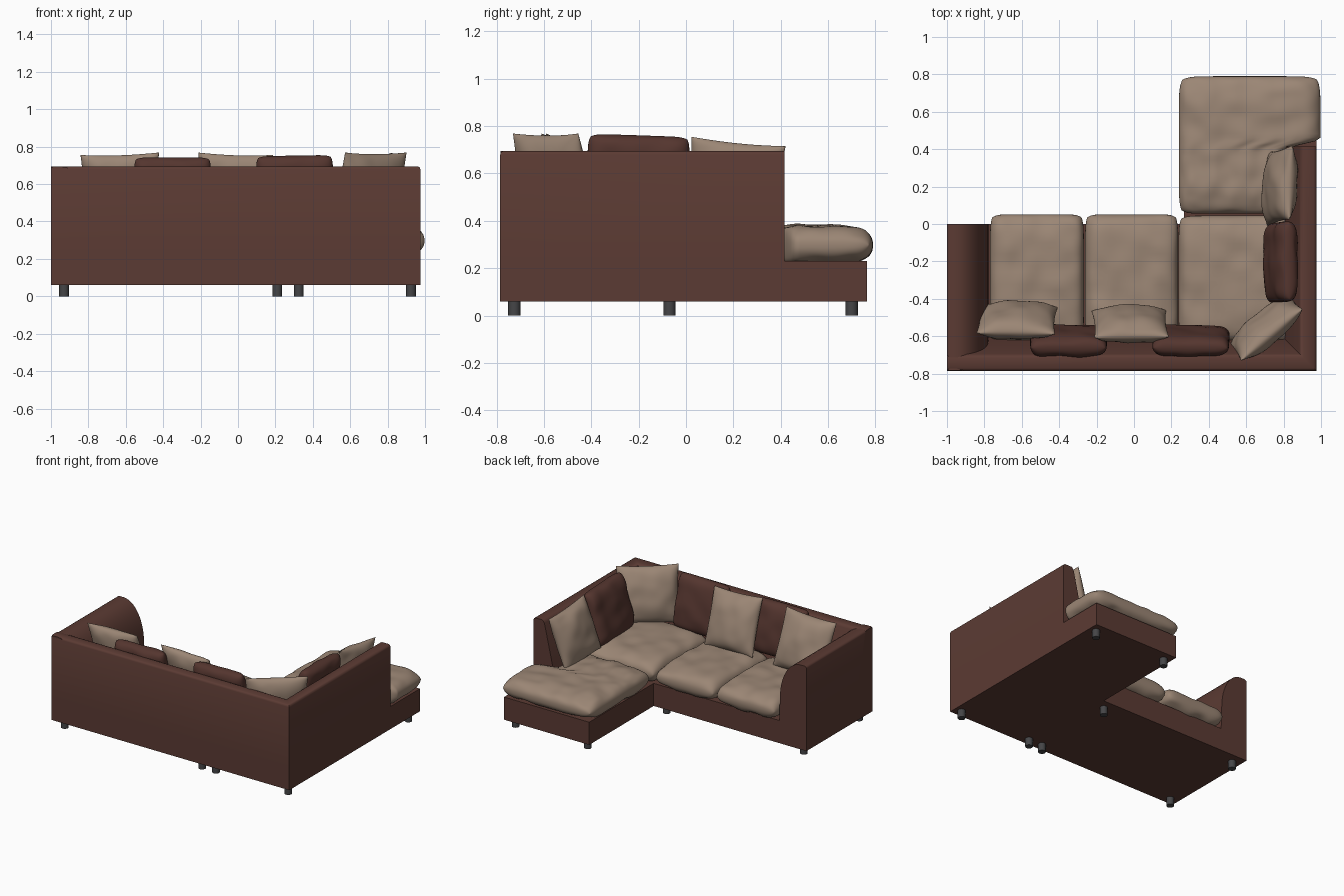
import bpy, bmesh, math
from mathutils import Matrix, Vector, noise

if "Cube" in bpy.data.objects:
    bpy.data.objects.remove(bpy.data.objects["Cube"])


def material(name, rgb):
    m = bpy.data.materials.new(name)
    m.diffuse_color = (*rgb, 1)
    m.use_nodes = True
    m.node_tree.nodes["Principled BSDF"].inputs["Base Color"].default_value = m.diffuse_color
    return m


BROWN = material("brown upholstery", (0.105, 0.043, 0.033))
DARK = material("dark brown cushion", (0.09, 0.036, 0.028))
BEIGE = material("beige fabric", (0.33, 0.24, 0.178))
GREY = material("dark grey leg", (0.06, 0.06, 0.063))


def finish(bm, name, mat, angle=40):
    bmesh.ops.recalc_face_normals(bm, faces=bm.faces)
    me = bpy.data.meshes.new(name)
    bm.to_mesh(me)
    bm.free()
    me.materials.append(mat)
    ob = bpy.data.objects.new(name, me)
    bpy.context.collection.objects.link(ob)
    bpy.ops.object.select_all(action='DESELECT')
    ob.select_set(True)
    bpy.context.view_layer.objects.active = ob
    bpy.ops.object.shade_smooth_by_angle(angle=math.radians(angle))
    return ob


def loft(name, rings, mat, angle=40):
    """Join closed rings of points and cap both ends."""
    bm = bmesh.new()
    rows = [[bm.verts.new(p) for p in r] for r in rings]
    n = len(rows[0])
    for a, b in zip(rows, rows[1:]):
        for i in range(n):
            j = (i + 1) % n
            bm.faces.new((a[i], a[j], b[j], b[i]))
    bm.faces.new(rows[0])
    bm.faces.new(rows[-1])
    return finish(bm, name, mat, angle)


def cushion(name, size, mat, matrix, n, p, pinch=0.0, rnd=0.0, wrinkle=0.004, warp=None, N=32):
    """Pillow from two bulging grids that meet along the seam."""
    hx, hy, hz = (s / 2 for s in size)
    bm = bmesh.new()
    seed = Vector((len(name) * 1.7, matrix.translation.x * 9, matrix.translation.y * 9))
    for side in (1, -1):
        grid = []
        for i in range(N + 1):
            u = math.sin(math.pi / 2 * (2 * i / N - 1))
            row = []
            for j in range(N + 1):
                v = math.sin(math.pi / 2 * (2 * j / N - 1))
                f = max(0, (1 - abs(u) ** n) * (1 - abs(v) ** n))
                x = hx * u * (1 - pinch * (1 - v * v) - rnd * v ** 10)
                y = hy * v * (1 - pinch * (1 - u * u) - rnd * u ** 10)
                w = wrinkle * noise.noise(Vector((x * 9, y * 9, side)) + seed)
                co = Vector((x, y, side * hz * f ** p + w * 2 * min(1, f * 3)))
                if warp:
                    co = warp(co)
                row.append(bm.verts.new(co))
            grid.append(row)
        for i in range(N):
            for j in range(N):
                bm.faces.new((grid[i][j], grid[i + 1][j], grid[i + 1][j + 1], grid[i][j + 1]))
    bmesh.ops.remove_doubles(bm, verts=bm.verts, dist=1e-5)
    bmesh.ops.transform(bm, matrix=matrix, verts=bm.verts)
    return finish(bm, name, mat, 75)


# L-shaped base
Z0, Z1 = 0.06, 0.23
outline = [(-1, -0.785), (0.975, -0.785), (0.975, 0.765), (0.268, 0.765), (0.268, 0), (-1, 0)]
loft("base", [[(x, y, z) for x, y in outline] for z in (Z0, Z1)], BROWN)

# Back and right side: one sloped profile swept round the mitred corner
prof = [(0, Z1), (0, 0.68), (0.004, 0.689), (0.014, 0.695), (0.068, 0.695),
        (0.08, 0.69), (0.09, 0.675), (0.19, Z1)]
loft("backrest", [[(-1, -0.785 + d, z) for d, z in prof],
                  [(0.975 - d, -0.785 + d, z) for d, z in prof],
                  [(0.975 - d, 0.415, z) for d, z in prof]], BROWN)

# Left arm with rounded inner shoulder
arm = [(-1, Z1), (-1, 0.68), (-0.996, 0.689), (-0.986, 0.694)]
for k in range(13):
    a = math.pi / 2 * (1 - k / 12)
    arm.append((-0.95 + 0.17 * math.cos(a), 0.40 + 0.294 * math.sin(a)))
arm.append((-0.775, Z1))
loft("left_arm", [[(x, y, z) for x, z in arm] for y in (-0.784, 0)], BROWN)

# Legs
for x, y in [(0.925, -0.725), (0.325, -0.725), (0.21, -0.725), (-0.93, -0.725),
             (-0.93, -0.07), (0.21, -0.07), (0.325, 0.70), (0.925, 0.70)]:
    ring = [(x + 0.026 * math.cos(t * math.pi / 10), y + 0.026 * math.sin(t * math.pi / 10))
            for t in range(20)]
    loft("leg", [[(a, b, z) for a, b in ring] for z in (0, Z0 + 0.002)], GREY)


# Seat cushions: x range, y range, top height
def seat(name, x0, x1, y0, y1, top, warp=None, N=32):
    M = Matrix.Translation(((x0 + x1) / 2, (y0 + y1) / 2, (top + 0.215) / 2))
    cushion(name, (x1 - x0, y1 - y0, top - 0.215), BEIGE, M, 6, 0.42,
            rnd=0.05, wrinkle=0.007, warp=warp, N=N)


seat("left_seat", -0.77, -0.268, -0.63, 0.052, 0.385)
seat("middle_seat", -0.262, 0.236, -0.63, 0.052, 0.385)
seat("corner_seat", 0.238, 0.83, -0.63, 0.045, 0.395)


def notch(co):
    """Narrow the chaise cushion where it runs beside the right wall."""
    t = min(1, max(0, (co.y + 0.425 - 0.40) / 0.06))
    t = t * t * (3 - 2 * t)
    k = 0.76 + 0.24 * t
    return Vector((-0.378 + (co.x + 0.378) * k, co.y, co.z))


seat("chaise_seat", 0.24, 0.997, 0.055, 0.79, 0.38, warp=notch, N=56)


# Loose cushions: centre, width, height, thickness, yaw, lean, roll
def pillow(name, c, w, h, t, yaw, lean, roll, mat, soft):
    R = (Matrix.Rotation(math.radians(yaw), 4, 'Z') @ Matrix.Rotation(math.radians(lean), 4, 'X')
         @ Matrix.Rotation(math.radians(roll), 4, 'Y') @ Matrix.Rotation(math.pi / 2, 4, 'X'))
    n, p, pinch, rnd = (2.6, 0.55, 0.05, 0.0) if soft else (5, 0.45, 0.0, 0.05)
    cushion(name, (w, h, t), mat, Matrix.Translation(c) @ R, n, p, pinch, rnd, 0.006)


pillow("left_back_cushion", (-0.35, -0.625, 0.555), 0.41, 0.38, 0.13, 0, 12, 0, DARK, False)
pillow("middle_back_cushion", (0.305, -0.625, 0.56), 0.41, 0.39, 0.13, 0, 12, -1, DARK, False)
pillow("right_back_cushion", (0.785, -0.205, 0.565), 0.43, 0.40, 0.13, 90, 14, 2, DARK, False)
pillow("left_throw_pillow", (-0.625, -0.515, 0.565), 0.42, 0.42, 0.15, 0, 20, -2, BEIGE, True)
pillow("middle_throw_pillow", (-0.02, -0.535, 0.565), 0.40, 0.42, 0.15, 0, 20, 2, BEIGE, True)
pillow("corner_throw_pillow", (0.705, -0.555, 0.57), 0.43, 0.41, 0.15, 40, 14, 0, BEIGE, True)
pillow("chaise_throw_pillow", (0.78, 0.205, 0.545), 0.40, 0.40, 0.15, 86, 17, 6, BEIGE, True)
